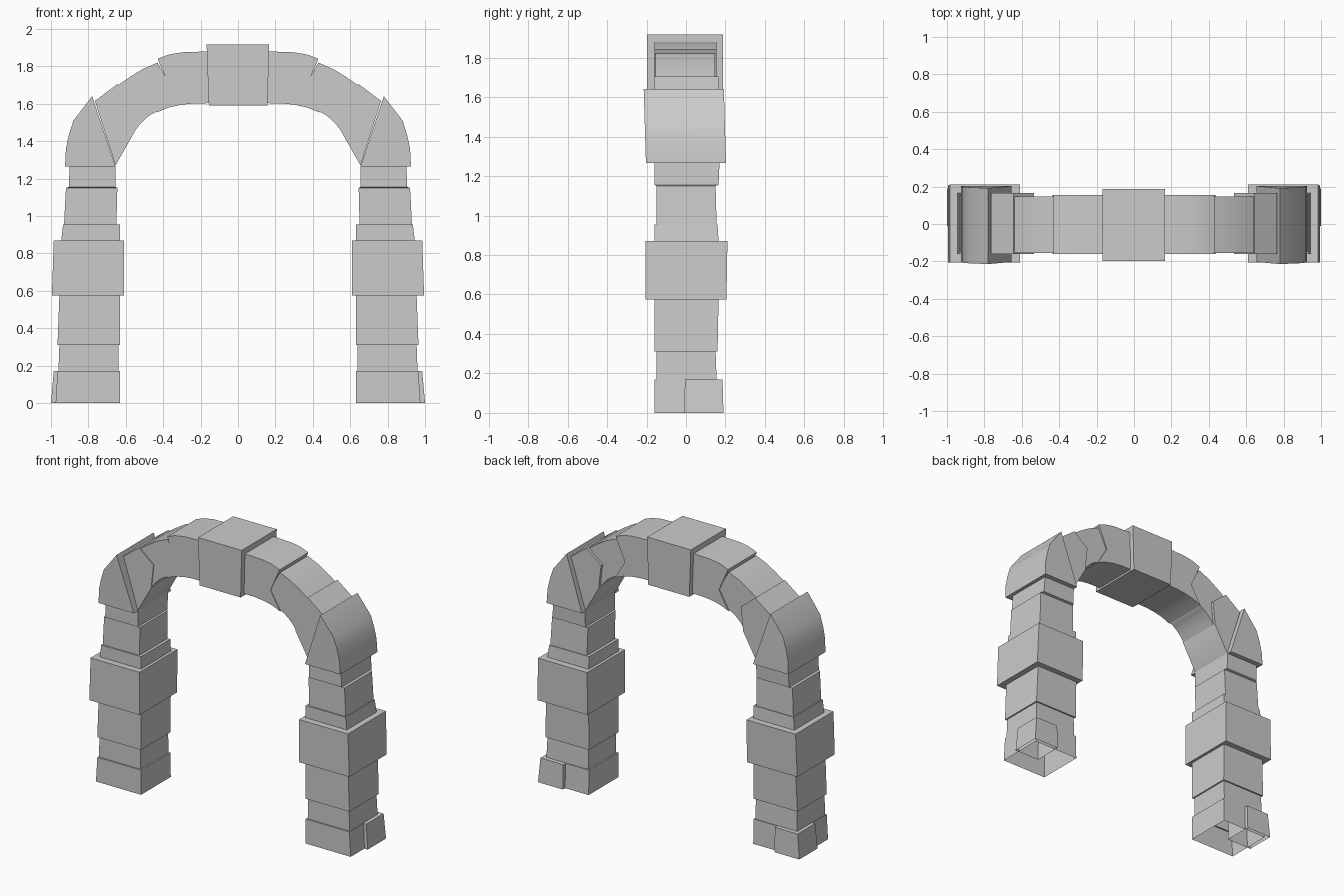
import bpy, bmesh

if "Cube" in bpy.data.objects:
    bpy.data.objects.remove(bpy.data.objects["Cube"])


def finish(name, bm, mirror=True, smooth=False):
    bmesh.ops.recalc_face_normals(bm, faces=bm.faces)
    me = bpy.data.meshes.new(name)
    bm.to_mesh(me)
    bm.free()
    ob = bpy.data.objects.new(name, me)
    bpy.context.collection.objects.link(ob)
    if mirror:
        m = ob.modifiers.new("mirror", 'MIRROR')
        m.use_axis[0] = True
        m.use_mirror_merge = False
    if smooth:
        bpy.ops.object.select_all(action='DESELECT')
        ob.select_set(True)
        bpy.context.view_layer.objects.active = ob
        bpy.ops.object.shade_smooth_by_angle(angle=0.6)
    return ob


def loft(name, rings, cap_top=False):
    """Stack of rectangular rings (z, x0, x1, y0, y1), open underneath."""
    bm = bmesh.new()
    prev = None
    for z, x0, x1, y0, y1 in rings:
        cur = [bm.verts.new(p) for p in
               ((x0, y0, z), (x1, y0, z), (x1, y1, z), (x0, y1, z))]
        if prev:
            for i in range(4):
                j = (i + 1) % 4
                bm.faces.new((prev[i], prev[j], cur[j], cur[i]))
        prev = cur
    if cap_top:
        bm.faces.new(prev)
    return finish(name, bm)


def stone(name, outline, y0, y1, lean=0.0, mirror=True):
    """Arch stone: x/z outline pushed through the depth, leaning forward with height."""
    bm = bmesh.new()
    z0 = min(z for _, z in outline)
    front = [bm.verts.new((x, y0 - lean * (z - z0), z)) for x, z in outline]
    back = [bm.verts.new((x, y1 - lean * (z - z0), z)) for x, z in outline]
    n = len(outline)
    bm.faces.new(front)
    bm.faces.new(back[::-1])
    for i in range(n):
        j = (i + 1) % n
        bm.faces.new((front[i], back[i], back[j], front[j]))
    return finish(name, bm, mirror, True)


# Pillars: stepped stone courses
loft("pillar", [
    (0.00, 0.63, 0.975, -0.16, 0.165), (0.17, 0.63, 0.965, -0.16, 0.16),
    (0.17, 0.64, 0.96, -0.15, 0.155), (0.31, 0.64, 0.955, -0.15, 0.15),
    (0.31, 0.63, 0.965, -0.16, 0.16), (0.575, 0.63, 0.955, -0.16, 0.165),
    (0.575, 0.61, 0.995, -0.205, 0.205), (0.87, 0.61, 0.985, -0.205, 0.21),
    (0.87, 0.63, 0.945, -0.16, 0.165), (0.955, 0.63, 0.935, -0.16, 0.16),
    (0.955, 0.65, 0.93, -0.15, 0.155), (1.15, 0.645, 0.92, -0.15, 0.15),
    (1.155, 0.655, 0.905, -0.16, 0.165), (1.27, 0.655, 0.90, -0.16, 0.17),
])

# Corner blocks at the back outer foot of each pillar
loft("corner_block", [
    (0.0, 0.81, 1.0, -0.01, 0.19), (0.17, 0.81, 0.985, -0.005, 0.185)],
    cap_top=True)

# Arch stones from pillar to crown
stone("springer_stone",
      [(0.655, 1.265), (0.925, 1.265), (0.92, 1.36), (0.905, 1.43),
       (0.88, 1.51), (0.78, 1.64)], -0.203, 0.203, lean=0.03)
stone("lower_arch_stone",
      [(0.655, 1.27), (0.765, 1.615), (0.645, 1.705), (0.535, 1.615),
       (0.553, 1.45)], -0.16, 0.165)
stone("middle_arch_stone",
      [(0.553, 1.452), (0.535, 1.615), (0.64, 1.70), (0.58, 1.742),
       (0.51, 1.785), (0.43, 1.82), (0.355, 1.685), (0.43, 1.56),
       (0.465, 1.543), (0.495, 1.52), (0.525, 1.49)], -0.155, 0.147)
stone("upper_arch_stone",
      [(0.15, 1.603), (0.24, 1.601), (0.30, 1.595), (0.37, 1.58),
       (0.435, 1.553), (0.36, 1.68), (0.43, 1.84), (0.37, 1.863),
       (0.30, 1.875), (0.15, 1.88)], -0.16, 0.155)

# Keystone at the crown
stone("keystone", [(-0.156, 1.59), (0.158, 1.59), (0.166, 1.918), (-0.168, 1.918)],
      -0.197, 0.187, mirror=False)
